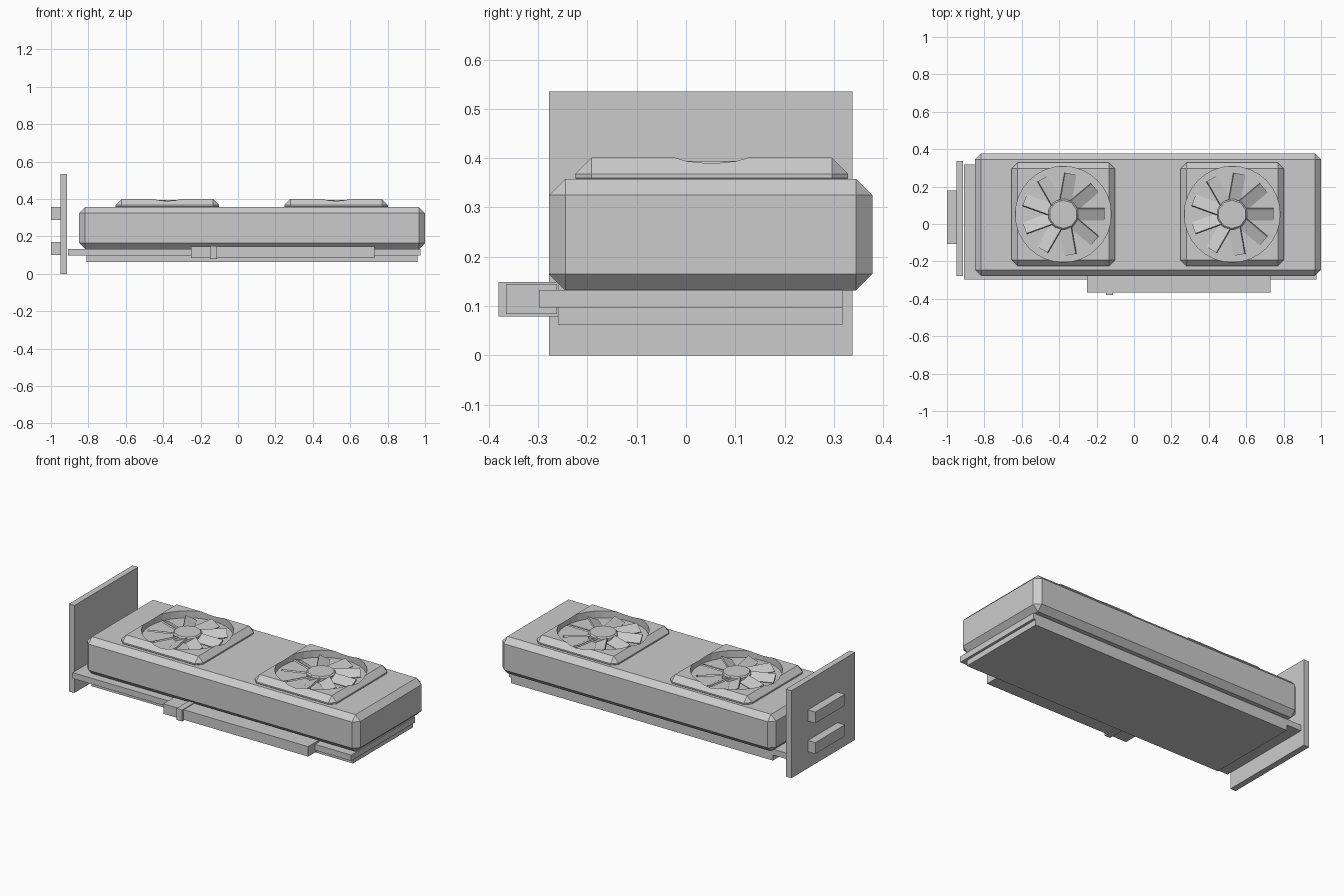
import bpy
from math import radians, cos, sin
from mathutils import Matrix, Vector

if "Cube" in bpy.data.objects:
    bpy.data.objects.remove(bpy.data.objects["Cube"])


def box(name, lo, hi, bevel=0):
    lo, hi = Vector(lo), Vector(hi)
    bpy.ops.mesh.primitive_cube_add(size=1)
    ob = bpy.context.object
    ob.name = name
    ob.data.transform(Matrix.Translation((lo + hi) / 2) @ Matrix.Diagonal((*(hi - lo), 1)))
    if bevel:
        m = ob.modifiers.new("chamfer", 'BEVEL')
        m.width, m.segments = bevel, 1
    return ob


def cylinder(name, sides, r, x, y, z0, z1):
    bpy.ops.mesh.primitive_cylinder_add(vertices=sides, radius=r, depth=z1 - z0,
                                        location=(x, y, (z0 + z1) / 2))
    bpy.context.object.name = name
    return bpy.context.object


# Cooler body, circuit board and backplate
box("cooler_shroud", (-0.85, -0.278, 0.132), (1.0, 0.378, 0.358), 0.033)
box("circuit_board", (-0.91, -0.298, 0.097), (0.975, 0.318, 0.133))
box("backplate", (-0.81, -0.26, 0.063), (0.96, 0.318, 0.098))

# Edge connector and its key
box("edge_connector", (-0.25, -0.365, 0.084), (0.73, -0.262, 0.145))
box("connector_key", (-0.15, -0.38, 0.079), (-0.112, -0.258, 0.149))

# Mounting bracket and display ports
box("bracket", (-0.95, -0.278, 0.0), (-0.913, 0.338, 0.535))
for i, (z0, z1) in enumerate(((0.101, 0.17), (0.288, 0.357))):
    box(f"display_port_{i + 1}", (-1.0, -0.108, z0), (-0.945, 0.178, z1))

# Fans: chamfered housing with a round well, hub and tilted blades
FY, BLADES = 0.052, 9
for n, fx in enumerate((-0.378, 0.525), 1):
    housing = box(f"fan_housing_{n}", (fx - 0.277, FY - 0.277, 0.327),
                  (fx + 0.277, FY + 0.277, 0.401), 0.033)
    cutter = cylinder(f"well_cutter_{n}", 32, 0.256, fx, FY, 0.2, 0.5)
    cutter.hide_render = True
    cutter.hide_set(True)
    cut = housing.modifiers.new("well", 'BOOLEAN')
    cut.object, cut.solver = cutter, 'EXACT'

    hub = cylinder(f"fan_hub_{n}", 10, 0.084, fx, FY, 0.34, 0.394)
    hub.modifiers.new("chamfer", 'BEVEL').width = 0.008

    for k in range(BLADES):
        a = radians(360 / BLADES * k)
        blade = box(f"fan_blade_{n}_{k + 1}", (-0.075, -0.034, -0.005), (0.075, 0.034, 0.005))
        blade.matrix_world = (Matrix.Translation((fx + 0.145 * cos(a), FY + 0.145 * sin(a), 0.372))
                              @ Matrix.Rotation(a, 4, 'Z') @ Matrix.Rotation(radians(25), 4, 'X'))
